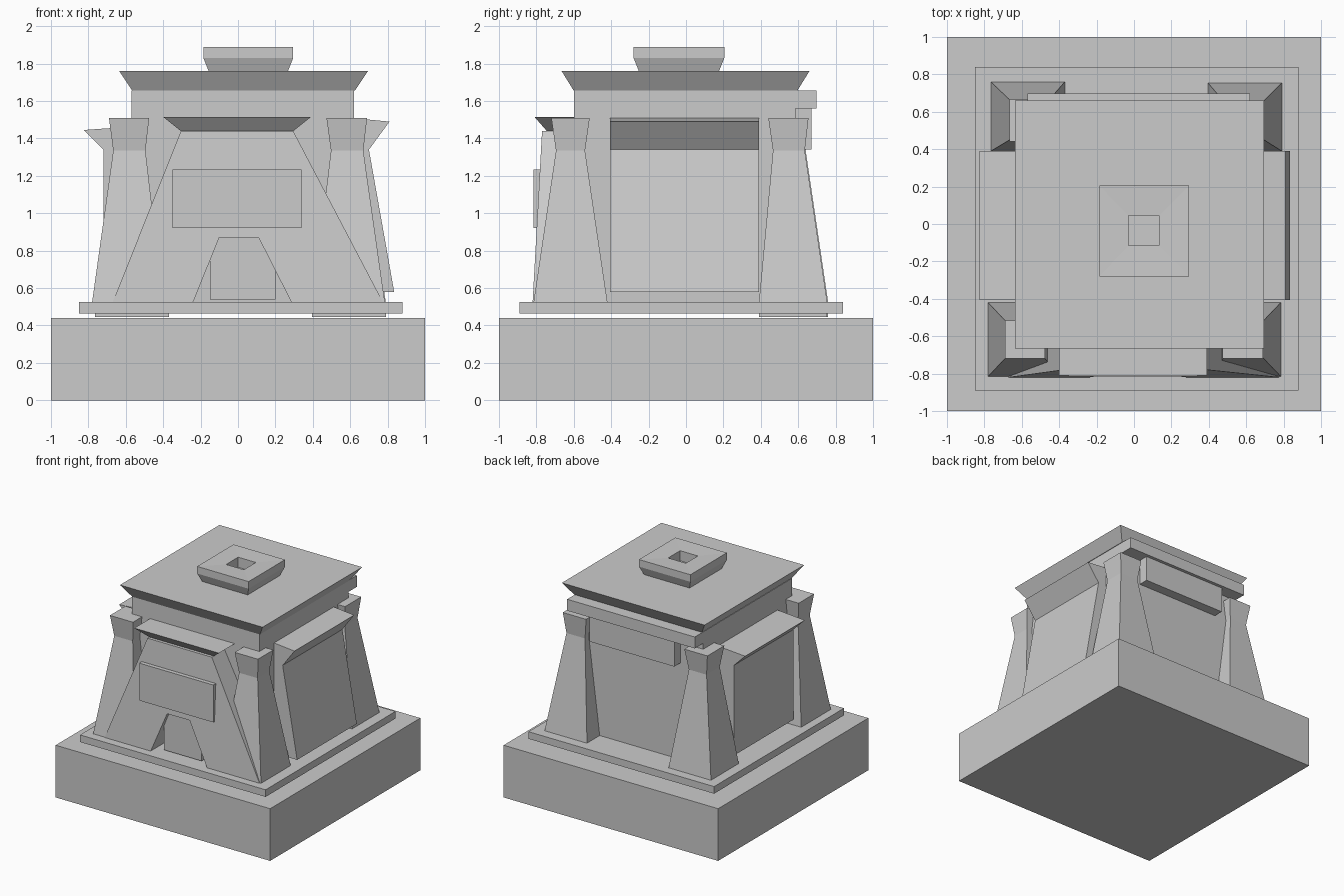
import bpy
import bmesh


def finish(name, bm):
    bmesh.ops.recalc_face_normals(bm, faces=bm.faces)
    mesh = bpy.data.meshes.new(name)
    bm.to_mesh(mesh)
    bm.free()
    obj = bpy.data.objects.new(name, mesh)
    bpy.context.collection.objects.link(obj)
    return obj


def loft(name, *rects):
    """Stack rectangles (x0, x1, y0, y1, z) into one closed solid."""
    bm = bmesh.new()
    rings = [[bm.verts.new(p) for p in ((x0, y0, z), (x1, y0, z), (x1, y1, z), (x0, y1, z))]
             for x0, x1, y0, y1, z in rects]
    bm.faces.new(rings[0])
    bm.faces.new(rings[-1])
    for a, b in zip(rings, rings[1:]):
        for i in range(4):
            j = (i + 1) % 4
            bm.faces.new((a[i], a[j], b[j], b[i]))
    return finish(name, bm)


def box(name, x0, x1, y0, y1, z0, z1):
    return loft(name, (x0, x1, y0, y1, z0), (x0, x1, y0, y1, z1))


def prism(name, front, back):
    """Join two matching outlines into a closed solid."""
    bm = bmesh.new()
    a = [bm.verts.new(p) for p in front]
    b = [bm.verts.new(p) for p in back]
    bm.faces.new(a)
    bm.faces.new(b)
    for i in range(len(a)):
        j = (i + 1) % len(a)
        bm.faces.new((a[i], a[j], b[j], b[i]))
    return finish(name, bm)


# Base, floor step and main building
box("base", -1, 1, -1, 1, 0, 0.44)
box("floor_step", -0.85, 0.88, -0.89, 0.84, 0.465, 0.525)
box("core", -0.57, 0.62, -0.6, 0.585, 0.5, 1.57)
box("upper_band", -0.57, 0.62, -0.6, 0.697, 1.56, 1.656)
box("rear_beam", -0.36, 0.43, 0.5, 0.67, 1.34, 1.57)

# Flared roof
loft("roof", (-0.565, 0.625, -0.6, 0.595, 1.655), (-0.635, 0.695, -0.665, 0.66, 1.76))

# Roof vent with a square well in the top
loft("roof_vent",
     (-0.155, 0.265, -0.25, 0.175, 1.755), (-0.185, 0.295, -0.28, 0.205, 1.83),
     (-0.185, 0.295, -0.28, 0.205, 1.89), (-0.03, 0.135, -0.115, 0.045, 1.885),
     (-0.03, 0.135, -0.115, 0.045, 1.80))

# Tapered corner pillars: base, neck and cap outlines
pillars = {
    "front_left": ((-0.78, -0.40, -0.815, -0.42), (-0.667, -0.495, -0.695, -0.54), (-0.69, -0.475, -0.72, -0.515), 0.463),
    "front_right": ((0.40, 0.785, -0.815, -0.42), (0.497, 0.67, -0.695, -0.54), (0.473, 0.69, -0.72, -0.515), 0.463),
    "back_left": ((-0.765, -0.37, 0.39, 0.76), (-0.64, -0.475, 0.465, 0.64), (-0.665, -0.45, 0.44, 0.665), 0.445),
    "back_right": ((0.395, 0.79, 0.39, 0.755), (0.497, 0.67, 0.465, 0.635), (0.473, 0.69, 0.44, 0.655), 0.445),
}
for side, (foot, neck, cap, z0) in pillars.items():
    loft(side + "_pillar", (*foot, z0), (*foot, 0.525), (*neck, 1.335), (*cap, 1.51))

# Side panels with sloped lips
side_profiles = {
    "right_panel": [(0.5, 0.58), (0.835, 0.58), (0.70, 1.34), (0.81, 1.49), (0.6, 1.51), (0.5, 1.51)],
    "left_panel": [(-0.5, 0.58), (-0.72, 0.58), (-0.72, 1.34), (-0.825, 1.445), (-0.54, 1.465), (-0.5, 1.465)],
}
for name, prof in side_profiles.items():
    prism(name, [(x, -0.405, z) for x, z in prof], [(x, 0.39, z) for x, z in prof])

# Front panel with the doorway notch, leaning slightly back
outline = [(-0.67, 0.525), (-0.24, 0.525), (-0.10, 0.87), (0.11, 0.87), (0.285, 0.525),
           (0.775, 0.525), (0.295, 1.44), (-0.305, 1.44)]
prism("front_panel",
      [(x, -0.82 + (z - 0.525) * 0.055, z) for x, z in outline],
      [(x, -0.55, z) for x, z in outline])
loft("front_lip", (-0.30, 0.29, -0.74, -0.55, 1.435), (-0.40, 0.39, -0.81, -0.55, 1.515))
box("door", -0.15, 0.20, -0.77, -0.58, 0.54, 0.87)
box("front_board", -0.35, 0.34, -0.815, -0.72, 0.92, 1.235)
